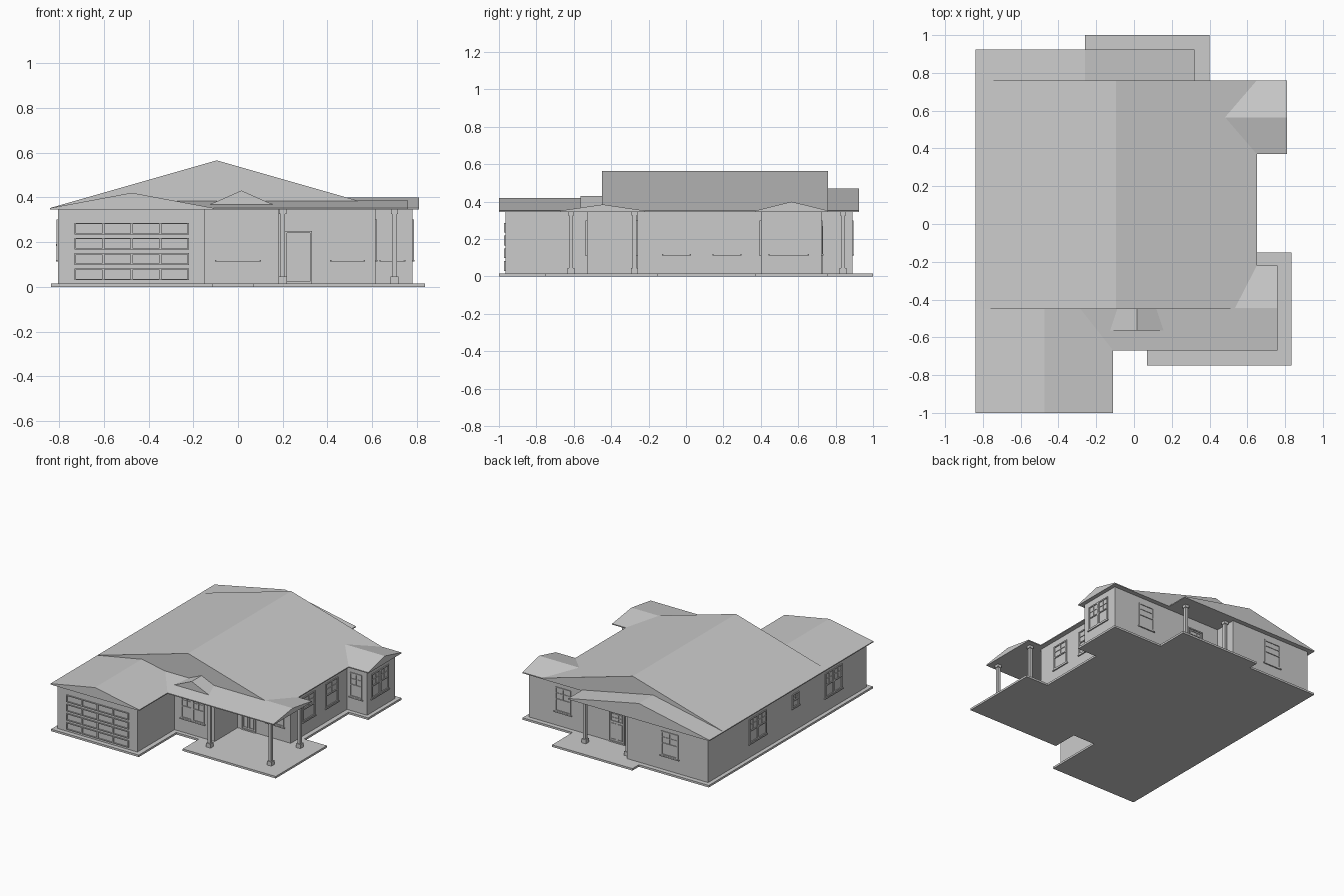
import bpy, bmesh
from math import radians
from mathutils import Matrix, Vector

cube = bpy.data.objects.get("Cube")
if cube:
    bpy.data.objects.remove(cube, do_unlink=True)

FLOOR, EAVE = 0.015, 0.345


def finish(name, bm):
    bmesh.ops.recalc_face_normals(bm, faces=bm.faces)
    mesh = bpy.data.meshes.new(name)
    bm.to_mesh(mesh)
    bm.free()
    obj = bpy.data.objects.new(name, mesh)
    bpy.context.collection.objects.link(obj)
    return obj


def extrude(name, points, offset):
    """Close a loop of 3D points into a face and push it along offset."""
    bm = bmesh.new()
    face = bm.faces.new([bm.verts.new(p) for p in points])
    made = bmesh.ops.extrude_face_region(bm, geom=[face], use_keep_orig=True)
    verts = [g for g in made["geom"] if isinstance(g, bmesh.types.BMVert)]
    bmesh.ops.translate(bm, verts=verts, vec=Vector(offset))
    return finish(name, bm)


def plan(name, outline, z0, z1):
    return extrude(name, [(x, y, z0) for x, y in outline], (0, 0, z1 - z0))


def gable(name, axis, side0, side1, start, end, peak, eave=0.352, base=EAVE):
    """Solid gable roof whose ridge runs along the given axis."""
    profile = [(side0, base), (side1, base), (side1, eave),
               ((side0 + side1) / 2, peak), (side0, eave)]
    if axis == "y":
        return extrude(name, [(s, start, z) for s, z in profile], (0, end - start, 0))
    return extrude(name, [(start, s, z) for s, z in profile], (end - start, 0, 0))


def box(bm, x0, x1, y0, y1, z0, z1):
    m = Matrix.Translation(((x0 + x1) / 2, (y0 + y1) / 2, (z0 + z1) / 2))
    bmesh.ops.create_cube(bm, size=1, matrix=m @ Matrix.Diagonal((x1 - x0, y1 - y0, z1 - z0, 1)))


def frame(bm, x0, x1, z0, z1, t, depth):
    """Rectangular trim standing out toward -y."""
    box(bm, x0, x1, -depth, 0, z0, z0 + t)
    box(bm, x0, x1, -depth, 0, z1 - t, z1)
    box(bm, x0, x0 + t, -depth, 0, z0 + t, z1 - t)
    box(bm, x1 - t, x1, -depth, 0, z0 + t, z1 - t)


def place(obj, x, y, turn):
    obj.location = (x, y, 0)
    obj.rotation_euler.z = radians(turn)


def window(name, x, y, turn, width, z0=0.12, z1=0.30, units=1):
    bm = bmesh.new()
    step = width / units
    mid = (z0 + z1) / 2
    for i in range(units):
        left = -width / 2 + i * step
        right = left + step
        frame(bm, left, right, z0, z1, 0.009, 0.006)
        box(bm, left, right, -0.006, 0, mid - 0.004, mid + 0.004)
        # muntins of the upper sash
        cx = (left + right) / 2
        box(bm, cx - 0.002, cx + 0.002, -0.004, 0, mid, z1)
        cz = (mid + z1) / 2
        box(bm, left, right, -0.004, 0, cz - 0.002, cz + 0.002)
    # sill
    box(bm, -width / 2 - 0.008, width / 2 + 0.008, -0.009, 0, z0 - 0.008, z0)
    place(finish(name, bm), x, y, turn)


def door(name, x, y, turn, width, top):
    bm = bmesh.new()
    half = width / 2
    frame(bm, -half, half, FLOOR, top, 0.009, 0.007)
    inner = half * 0.72
    light0, light1 = top - 0.10, top - 0.018
    # glazed upper light
    frame(bm, -inner, inner, light0, light1, 0.004, 0.005)
    for k in (1, 2):
        bx = -inner + 2 * inner * k / 3
        bz = light0 + (light1 - light0) * k / 3
        box(bm, bx - 0.002, bx + 0.002, -0.004, 0, light0, light1)
        box(bm, -inner, inner, -0.004, 0, bz - 0.002, bz + 0.002)
    # lower panels
    for side in (-1, 1):
        a, b = sorted((side * 0.006, side * inner))
        frame(bm, a, b, 0.035, light0 - 0.015, 0.004, 0.004)
    place(finish(name, bm), x, y, turn)


def post(name, x, y):
    bm = bmesh.new()
    for half, z0, z1 in ((0.018, FLOOR, 0.045), (0.011, 0.045, 0.325), (0.016, 0.325, EAVE)):
        box(bm, x - half, x + half, y - half, y + half, z0, z1)
    finish(name, bm)


# Ground slab with both porches
plan("foundation_slab", [
    (-0.835, -1), (-0.115, -1), (-0.115, -0.56), (0.07, -0.56), (0.07, -0.75),
    (0.835, -0.75), (0.835, -0.15), (0.65, -0.15), (0.65, 0.37), (0.81, 0.37),
    (0.81, 0.76), (0.40, 0.76), (0.40, 1), (-0.26, 1), (-0.26, 0.925), (-0.835, 0.925),
], 0, FLOOR)

# Outer walls
plan("house_walls", [
    (-0.805, -0.965), (-0.15, -0.965), (-0.15, -0.53), (0.18, -0.53), (0.18, -0.26),
    (0.615, -0.26), (0.615, 0.40), (0.78, 0.40), (0.78, 0.725), (-0.14, 0.725),
    (-0.14, 0.89), (-0.805, 0.89),
], FLOOR, EAVE)

# Roofs
gable("main_roof", "y", -0.84, 0.65, -0.45, 0.76, 0.565)
gable("garage_roof", "y", -0.84, -0.11, -1, -0.40, 0.42)
gable("rear_roof", "y", -0.84, 0.32, 0.74, 0.925, 0.47)
gable("front_porch_roof", "x", -0.67, -0.22, -0.30, 0.76, 0.385)
gable("side_wing_roof", "x", 0.37, 0.76, 0.45, 0.81, 0.40)
gable("porch_dormer_roof", "y", -0.13, 0.16, -0.565, -0.43, 0.43, 0.366, 0.36)

# Porch posts
for i, (x, y) in enumerate([(0.20, -0.615), (0.70, -0.615), (0.70, -0.275)]):
    post(f"front_porch_post_{i + 1}", x, y)
for i, (x, y) in enumerate([(0.24, 0.84), (-0.11, 0.84)]):
    post(f"rear_porch_post_{i + 1}", x, y)

# Garage door: rows of framed panels
bm = bmesh.new()
for row in range(4):
    z = 0.03 + row * 0.068
    for col in range(4):
        x = -0.255 + col * 0.1275
        frame(bm, x, x + 0.1275, z, z + 0.052, 0.005, 0.008)
place(finish("garage_door", bm), -0.475, -0.965, 0)

# Doors
door("front_door", 0.27, -0.26, 0, 0.12, 0.25)
door("rear_door", 0.06, 0.725, 180, 0.13, 0.27)

# Windows, by facing wall
window("front_window", 0.0, -0.53, 0, 0.19, units=2)
window("porch_window", 0.49, -0.26, 0, 0.14, units=2)
window("wing_front_window", 0.69, 0.40, 0, 0.10)
window("wing_side_window", 0.78, 0.55, 90, 0.20, units=2)
for i, y in enumerate((-0.05, 0.22)):
    window(f"left_window_{i + 1}", 0.615, y, 90, 0.14)
window("rear_wing_window", 0.50, 0.725, 180, 0.13)
window("rear_window", -0.49, 0.89, 180, 0.14)
for i, y in enumerate((0.31, -0.58)):
    window(f"right_window_{i + 1}", -0.805, y, -90, 0.20, units=2)
window("right_small_window", -0.805, -0.135, -90, 0.08, 0.19, 0.29)
